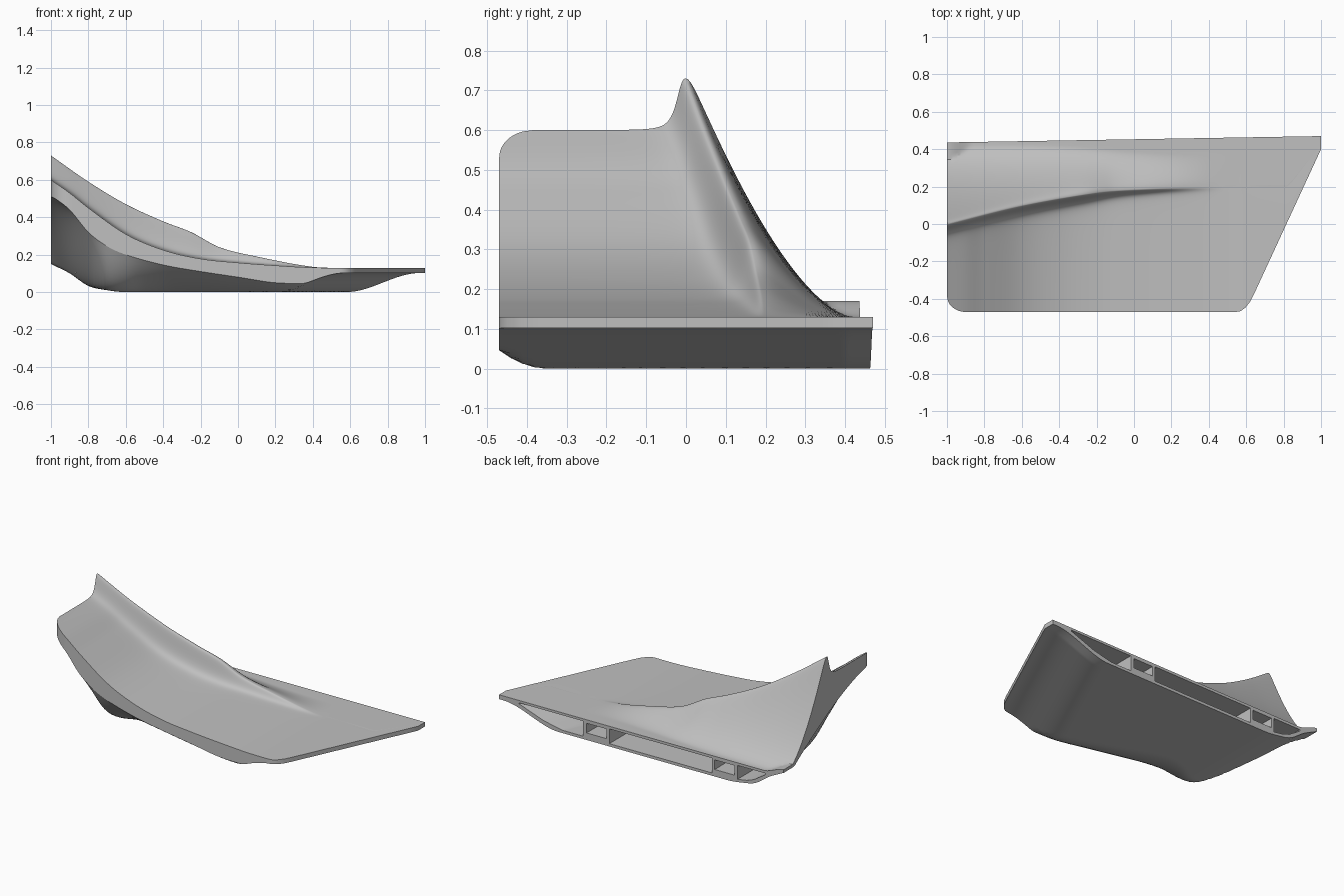
import bpy
import bmesh
import math

if "Cube" in bpy.data.objects:
    bpy.data.objects.remove(bpy.data.objects["Cube"])

grey = bpy.data.materials.new("plain grey")
grey.use_nodes = True
grey.diffuse_color = (0.53, 0.53, 0.53, 1)
grey.node_tree.nodes["Principled BSDF"].inputs["Base Color"].default_value = (0.53, 0.53, 0.53, 1)


def curve(*pts):
    """Smooth function through the given points."""
    n = len(pts)
    slope = []
    for i in range(n):
        a, b = pts[max(i - 1, 0)], pts[min(i + 1, n - 1)]
        slope.append((b[1] - a[1]) / (b[0] - a[0]))

    def at(x):
        i = 0
        while i < n - 2 and x > pts[i + 1][0]:
            i += 1
        (xa, ya), (xb, yb) = pts[i], pts[i + 1]
        h = xb - xa
        t = min(max((x - xa) / h, 0), 1)
        s = t * t * (3 - 2 * t)
        return (ya * (1 - s) + yb * s + h * slope[i] * t * (1 - t) ** 2
                - h * slope[i + 1] * t * t * (1 - t))
    return at


def step(a, b, x):
    t = min(max((x - a) / (b - a), 0), 1)
    return t * t * (3 - 2 * t)


# Guide curves along x
plate = curve((-1, .60), (-.9, .53), (-.8, .45), (-.6, .31), (-.4, .225), (-.2, .178),
              (0, .157), (.2, .142), (.4, .131), (.6, .13), (1, .13))
crest = curve((-1, .73), (-.8, .59), (-.6, .47), (-.4, .378), (-.25, .32), (-.1, .24),
              (.1, .19), (.4, .135), (.6, .13), (1, .13))
ridge_y = curve((-1, 0), (-.6, .1), (-.2, .17), (0, .187), (.4, .2), (1, .2))
lip = curve((-1, .52), (-.9, .44), (-.8, .32), (-.7, .245), (-.6, .2), (-.4, .145),
            (-.2, .11), (0, .08), (.2, .05), (.4, .047), (1, .047))
keel = curve((-1, .15), (-.9, .1), (-.8, .033), (-.7, .01), (-.6, 0), (1, 0))
bilge = curve((-1, .8), (-.9, .74), (-.8, .56), (-.75, .36), (-.7, .24), (-.6, .25),
              (-.5, .32), (-.35, .35), (0, .22), (.25, .13), (.5, .13), (1, .13))


def front_y(x):
    if x < -.9:
        t = (-.9 - x) / .1
        return -.47 + .085 * (1 - math.sqrt(max(0, 1 - t * t)))
    if x < .55:
        return -.47
    if x < .63:
        return -.47 + .07 * ((x - .55) / .08) ** 2
    return -.4 + .8 * (x - .63) / .37


def back_y(x):
    return .436 + .017 * (x + 1)


def middle_y(x):
    return max(ridge_y(x), front_y(x) * .6 + back_y(x) * .4)


def top_z(x, y):
    ym, f, r = middle_y(x), plate(x), crest(x)
    if y <= ym:
        width = .026 - .006 * step(-.4, .2, x)
        return f + (r - f) / (1 + ((ym - y) / width) ** 2.8)
    # Back slope: rounded at the crest, running out onto the flat rear margin
    radius = .015 + .025 * step(-1, 0, x)
    toe = max(.42 - .05 * step(-.6, .3, x) - ym, .05)
    s = (math.hypot(y - ym, radius) - radius) / (math.hypot(toe, radius) - radius)
    slope = .13 + (r - .13) * (1 - min(s, 1)) ** 1.62
    return max(slope, .13 + .04 * (1 - step(-1, -.86, x)))


def bottom_z(x, y):
    k = 1 - step(-1, -.75, x)
    s = min(max((y + .47) / bilge(x), 0), 1)
    g = (1 - s) ** 2 * (1 - k) + (1 - s ** 1.5) * k
    z = keel(x) + (lip(x) - keel(x)) * g
    edge = min(.63 + (y + .4) * .4625, 1)
    z = max(z, .102 * (1 - step(.03, .42, edge - x)))
    return min(z, top_z(x, y) - .015)


# Body: upper and lower skins on a grid that follows the ridge, joined by edge walls
NX, NF, NB = 100, 48, 30
NY = NF + NB
bm = bmesh.new()
upper, lower = [], []
for i in range(NX + 1):
    x = -1 + 2 * (i / NX) ** 1.3
    a, m, b = front_y(x), middle_y(x), back_y(x)
    ys = [a + (m - a) * (1 - (1 - j / NF) ** 2.2) for j in range(NF)]
    ys += [m + (b - m) * (j / NB) ** 1.3 for j in range(NB + 1)]
    upper.append([bm.verts.new((x, y, top_z(x, y))) for y in ys])
    lower.append([bm.verts.new((x, y, bottom_z(x, y))) for y in ys])

for i in range(NX):
    for j in range(NY):
        bm.faces.new((upper[i][j], upper[i + 1][j], upper[i + 1][j + 1], upper[i][j + 1]))
        bm.faces.new((lower[i][j], lower[i][j + 1], lower[i + 1][j + 1], lower[i + 1][j]))
    for j in (0, NY):
        bm.faces.new((upper[i][j], lower[i][j], lower[i + 1][j], upper[i + 1][j]))
for i in (0, NX):
    for j in range(NY):
        bm.faces.new((upper[i][j], upper[i][j + 1], lower[i][j + 1], lower[i][j]))
bmesh.ops.recalc_face_normals(bm, faces=bm.faces)
mesh = bpy.data.meshes.new("wing_body")
bm.to_mesh(mesh)
bm.free()
body = bpy.data.objects.new("wing_body", mesh)
bpy.context.collection.objects.link(body)
mesh.materials.append(grey)


# Pockets cut in from the back edge; taper pulls the outer points in with depth
def box(x0, x1, z0, z1):
    return [(x0, z0), (x1, z0), (x1, z1), (x0, z1)]


pockets = [
    ([(.41, .018), (.60, .018), (.73, .046), (.90, .108), (.90, .115), (.41, .115)], .14),
    (box(.245, .385, .045, .107), 0),
    (box(-.495, .225, .018, .113), 0),
    (box(-.655, -.515, .045, .107), 0),
    ([(-.87, .104), (-.79, .052), (-.74, .034), (-.675, .024), (-.675, .113), (-.87, .113)], 0),
]
bm = bmesh.new()
for outline, taper in pockets:
    rear = [bm.verts.new((x, .6, z)) for x, z in outline]
    deep = [bm.verts.new((x - taper * (x > .5), .15, z)) for x, z in outline]
    n = len(outline)
    bm.faces.new(rear)
    bm.faces.new(deep[::-1])
    for i in range(n):
        k = (i + 1) % n
        bm.faces.new((rear[i], deep[i], deep[k], rear[k]))
bmesh.ops.recalc_face_normals(bm, faces=bm.faces)
cut_mesh = bpy.data.meshes.new("pocket_cutter")
bm.to_mesh(cut_mesh)
bm.free()
cut_mesh.materials.append(grey)
cutter = bpy.data.objects.new("pocket_cutter", cut_mesh)
bpy.context.collection.objects.link(cutter)
cutter.hide_render = True

mod = body.modifiers.new("pockets", 'BOOLEAN')
mod.operation = 'DIFFERENCE'
mod.solver = 'EXACT'
mod.object = cutter
bpy.ops.object.select_all(action='DESELECT')
body.select_set(True)
bpy.context.view_layer.objects.active = body
bpy.ops.object.modifier_apply(modifier=mod.name)
bpy.data.objects.remove(cutter)
bpy.ops.object.shade_smooth_by_angle(angle=math.radians(30))
